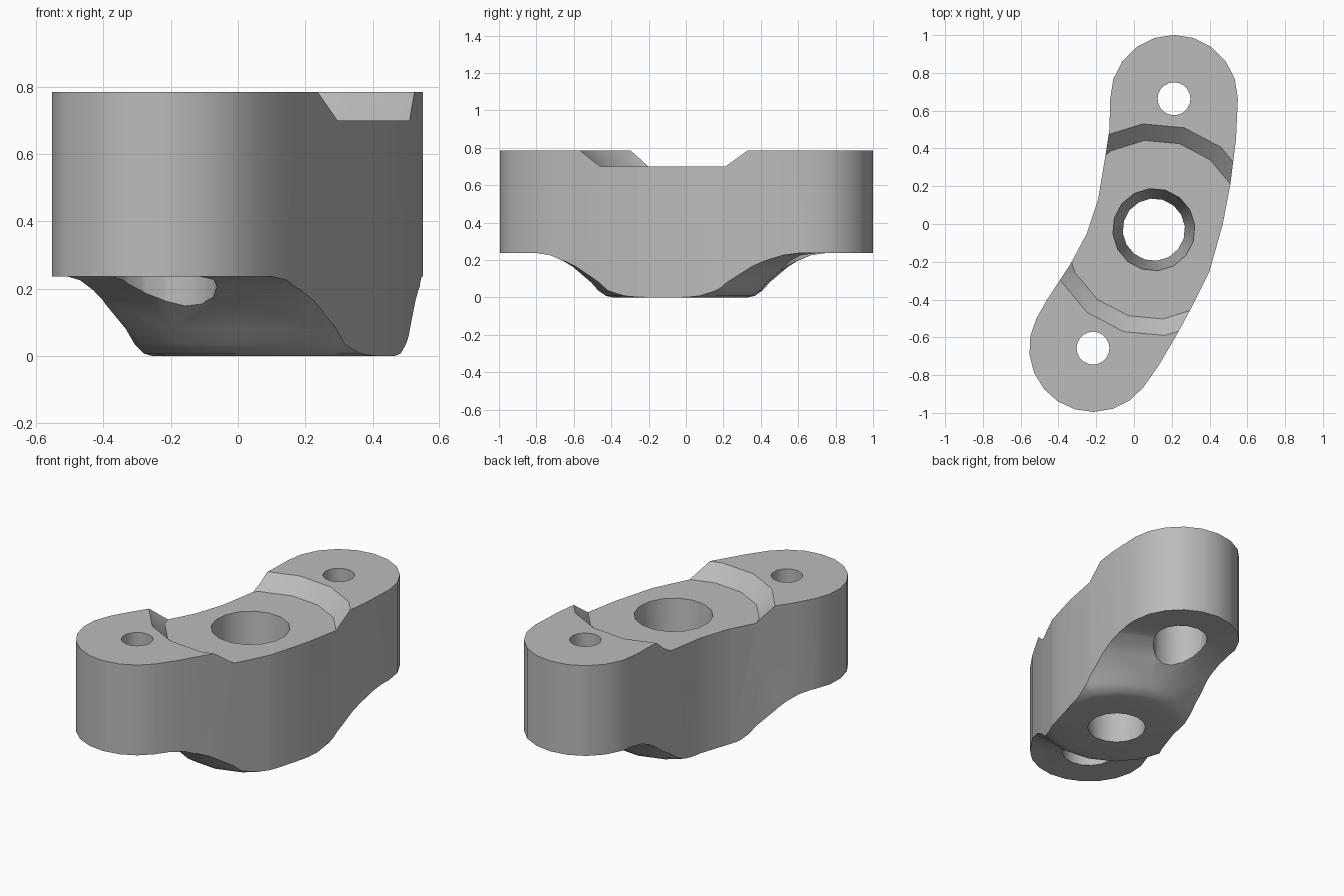
import bpy, bmesh, math
from mathutils import Vector

cube = bpy.data.objects.get("Cube")
if cube:
    bpy.data.objects.remove(cube, do_unlink=True)

PIVOT = Vector((0.105, -0.03))
BACK_END = Vector((0.212, 0.663))
FRONT_END = Vector((-0.217, -0.657))
END_RADIUS = 0.338

metal = bpy.data.materials.new("plain_grey")
metal.use_nodes = True
grey = (0.5, 0.5, 0.5, 1)
metal.diffuse_color = grey
metal.node_tree.nodes["Principled BSDF"].inputs["Base Color"].default_value = grey


def finish(name, bm):
    bmesh.ops.recalc_face_normals(bm, faces=bm.faces)
    mesh = bpy.data.meshes.new(name)
    bm.to_mesh(mesh)
    bm.free()
    mesh.materials.append(metal)
    obj = bpy.data.objects.new(name, mesh)
    bpy.context.collection.objects.link(obj)
    return obj


def prism(name, outline, low, high):
    bm = bmesh.new()
    base = bm.faces.new([bm.verts.new((p[0], p[1], low)) for p in outline])
    top = bmesh.ops.extrude_face_region(bm, geom=[base])["geom"]
    for v in top:
        if isinstance(v, bmesh.types.BMVert):
            v.co.z = high
    return finish(name, bm)


def lathe(name, centre, profile, sides, start=0.0):
    """Spin a closed (radius, height) loop into a ring solid."""
    bm = bmesh.new()
    rings = []
    for i in range(sides):
        a = math.radians(start) + math.tau * i / sides
        rings.append([bm.verts.new((centre.x + r * math.cos(a),
                                    centre.y + r * math.sin(a), z)) for r, z in profile])
    n = len(profile)
    for i in range(sides):
        a, b = rings[i], rings[(i + 1) % sides]
        for j in range(n):
            k = (j + 1) % n
            bm.faces.new((a[j], a[k], b[k], b[j]))
    return finish(name, bm)


def cylinder(name, centre, radius, low, high, sides):
    pts = [(centre.x + radius * math.cos(math.tau * i / sides),
            centre.y + radius * math.sin(math.tau * i / sides)) for i in range(sides)]
    return prism(name, pts, low, high)


def arc(centre, first, last, steps):
    return [centre + END_RADIUS * Vector((math.cos(math.radians(first + (last - first) * i / steps)),
                                          math.sin(math.radians(first + (last - first) * i / steps))))
            for i in range(steps + 1)]


def boolean(target, cutter, operation):
    mod = target.modifiers.new(cutter.name, 'BOOLEAN')
    mod.object = cutter
    mod.operation = operation
    mod.solver = 'EXACT'
    bpy.context.view_layer.objects.active = target
    bpy.ops.object.modifier_apply(modifier=mod.name)
    bpy.data.objects.remove(cutter, do_unlink=True)


# Curved bracket outline: two round ends joined by bowed sides
outline = arc(BACK_END, 0, 180, 10)
outline += [(-0.13, 0.5), (-0.15, 0.37), (-0.19, 0.13), (-0.25, -0.05), (-0.335, -0.21), (-0.46, -0.4)]
outline += arc(FRONT_END, 152, 322, 10)
outline += [(0.13, -0.75), (0.23, -0.58), (0.29, -0.47), (0.4, -0.25), (0.47, 0), (0.51, 0.21), (0.54, 0.45)]
body = prism("bracket_body", outline, -0.2, 1)

# Spun shape: tapered bore, rounded underside boss, raised ends, top recess
section = [(0.165, 0), (0.36, 0), (0.4, 0.008), (0.44, 0.035), (0.48, 0.08),
           (0.58, 0.165), (0.63, 0.195), (0.7, 0.225), (0.78, 0.237),
           (1.4, 0.237), (1.4, 0.785), (0.563, 0.785), (0.475, 0.7), (0.218, 0.7)]
boolean(body, lathe("spun_shape", PIVOT, section, 16, 6), 'INTERSECT')

# Screw holes with wide counterbores from below
for end in (BACK_END, FRONT_END):
    boolean(body, cylinder("screw_hole", end, 0.087, -0.1, 1, 20), 'DIFFERENCE')
    boolean(body, cylinder("counterbore", end, 0.155, -0.1, 0.6, 16), 'DIFFERENCE')

# Smooth curved walls, crisp rims
bpy.ops.object.select_all(action='DESELECT')
body.select_set(True)
bpy.context.view_layer.objects.active = body
bpy.ops.object.shade_smooth_by_angle(angle=math.radians(30))
